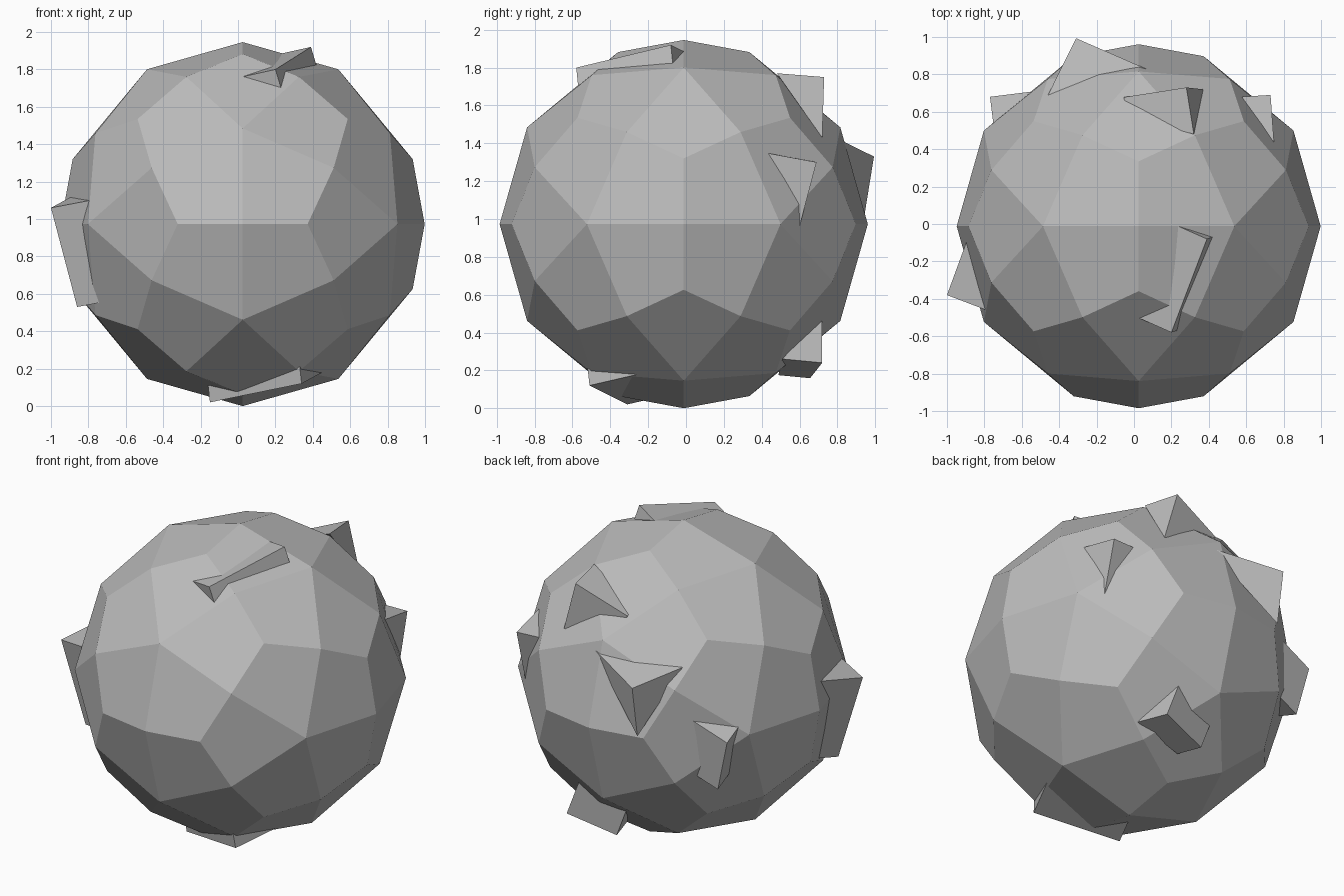
import bpy
import bmesh
from itertools import product
from mathutils import Vector

CENTRE = Vector((0.025, -0.012, 0.973))
RADIUS = 0.973

default_cube = bpy.data.objects.get("Cube")
if default_cube:
    bpy.data.objects.remove(default_cube, do_unlink=True)

# Single stone colour
stone = bpy.data.materials.new("stone_grey")
stone.use_nodes = True
grey = (0.5, 0.5, 0.5, 1)
stone.diffuse_color = grey
stone.node_tree.nodes["Principled BSDF"].inputs["Base Color"].default_value = grey


def finish(bm, name):
    """Turn a bmesh into a flat-shaded stone object."""
    bmesh.ops.recalc_face_normals(bm, faces=bm.faces[:])
    mesh = bpy.data.meshes.new(name)
    bm.to_mesh(mesh)
    bm.free()
    mesh.materials.append(stone)
    obj = bpy.data.objects.new(name, mesh)
    bpy.context.scene.collection.objects.link(obj)
    return obj


def hull(points):
    bm = bmesh.new()
    for point in points:
        bm.verts.new(point)
    bmesh.ops.remove_doubles(bm, verts=bm.verts[:], dist=0.0001)
    bmesh.ops.convex_hull(bm, input=bm.verts[:])
    return bm


def boulder(name):
    """Icosahedron with each triangle split into three kites, pushed to a sphere."""
    golden = (1 + 5 ** 0.5) / 2
    corners = []
    for a, b in product((-1, 1), repeat=2):
        long = b * golden
        corners += [(a, 0, long), (long, a, 0), (0, long, a)]
    ico = hull(corners)
    bm = bmesh.new()

    def on_sphere(*parts):
        total = sum((p.co for p in parts), Vector())
        return bm.verts.new(CENTRE + total.normalized() * RADIUS)

    for face in ico.faces:
        tri = face.verts[:]
        for i, corner in enumerate(tri):
            after, before = tri[(i + 1) % 3], tri[i - 1]
            bm.faces.new((on_sphere(corner), on_sphere(corner, after),
                          on_sphere(*tri), on_sphere(before, corner)))
    ico.free()
    bmesh.ops.remove_doubles(bm, verts=bm.verts[:], dist=0.001)
    return finish(bm, name)


def shard(name, triangle, offset, taper=1):
    """Triangular prism from an end triangle, swept by offset and tapered."""
    near = [Vector(p) for p in triangle]
    middle = sum(near, Vector()) / 3
    far = [middle + Vector(offset) + (p - middle) * taper for p in near]
    bm = hull(near + far)
    bmesh.ops.dissolve_limit(bm, angle_limit=0.01,
                             verts=bm.verts[:], edges=bm.edges[:])
    return finish(bm, name)


boulder("boulder_body")

# Long shards lying on the surface
shard("top_front_shard",
      [(.02, -.5, 1.76), (.23, -.57, 1.7), (.2, -.58, 1.8)], (.19, .5, .12))
shard("bottom_front_shard",
      [(.34, -.51, .12), (.33, -.52, .21), (.45, -.25, .18)], (-.49, .2, -.1))
shard("right_side_shard",
      [(-1, -.38, 1.06), (-.79, -.46, 1.1), (-.89, -.08, 1.12)], (.14, .05, -.53))
shard("back_right_shard",
      [(-.77, .68, .98), (-.53, .71, 1.08), (-.75, .52, 1.03)], (.08, -.02, -.33))
shard("back_lower_shard",
      [(.35, .72, .24), (.25, .72, .5), (.4, .51, .26)], (-.31, -.05, -.1), .8)
shard("back_upper_shard",
      [(.32, .48, 1.77), (.28, .73, 1.75), (.37, .72, 1.43)], (-.36, 0, -.08), .4)

# Pointed shards, tapered to a single corner
shard("back_spike",
      [(.11, .81, 1.42), (-.46, .69, 1.39), (-.31, .94, 1)], (-.09, .18, .06), 0)
shard("left_back_spike",
      [(.73, .69, 1.3), (.75, .42, 1.35), (.73, .6, .96)], (-.16, .11, .1), 0)
